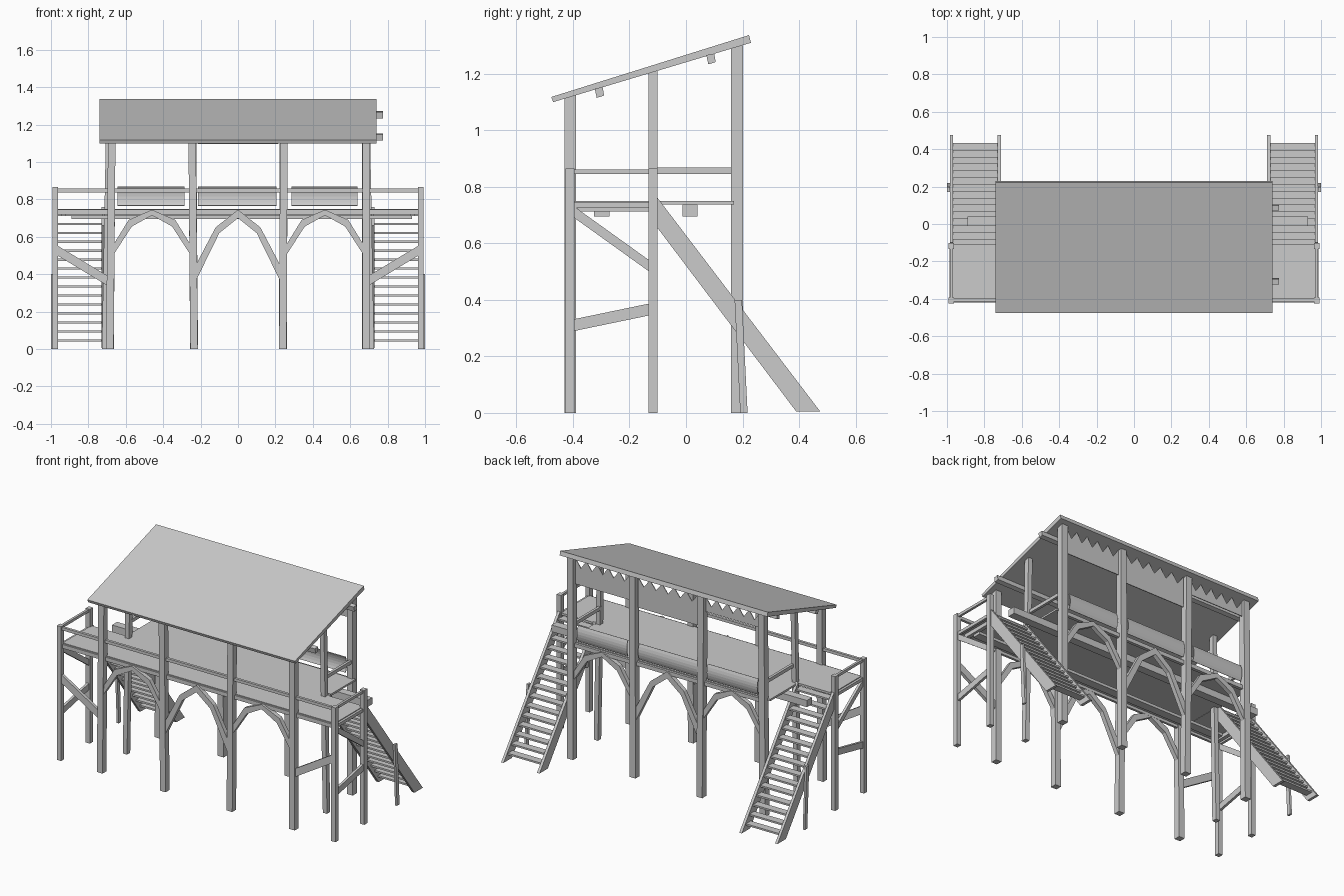
import bpy, bmesh
from mathutils import Vector

if "Cube" in bpy.data.objects:
    bpy.data.objects.remove(bpy.data.objects["Cube"])

grey = bpy.data.materials.new("weathered_grey")
grey.use_nodes = True
grey.diffuse_color = (0.6, 0.6, 0.6, 1)
grey.node_tree.nodes["Principled BSDF"].inputs["Base Color"].default_value = (0.6, 0.6, 0.6, 1)


def finish(name, bm):
    bmesh.ops.recalc_face_normals(bm, faces=bm.faces)
    mesh = bpy.data.meshes.new(name)
    bm.to_mesh(mesh)
    bm.free()
    mesh.materials.append(grey)
    ob = bpy.data.objects.new(name, mesh)
    bpy.context.collection.objects.link(ob)
    return ob


def box(name, x, y, z):
    bm = bmesh.new()
    bmesh.ops.create_cube(bm, size=1)
    for v in bm.verts:
        v.co = [(r[0] + r[1]) / 2 + c * (r[1] - r[0]) for r, c in zip((x, y, z), v.co)]
    return finish(name, bm)


def prism(name, outline, axis, lo, hi):
    """Extrude an (x,z) or (y,z) outline along y or x."""
    bm = bmesh.new()
    place = (lambda a, b: (lo, a, b)) if axis == "x" else (lambda a, b: (a, lo, b))
    face = bm.faces.new([bm.verts.new(place(a, b)) for a, b in outline])
    grown = bmesh.ops.extrude_face_region(bm, geom=[face])
    shift = Vector((hi - lo, 0, 0)) if axis == "x" else Vector((0, hi - lo, 0))
    bmesh.ops.translate(bm, vec=shift,
                        verts=[g for g in grown["geom"] if isinstance(g, bmesh.types.BMVert)])
    return finish(name, bm)


def brace(name, a, b, height, axis, lo, hi):
    """Slanted board with upright end cuts; a and b lie on its lower edge."""
    (p, q), (r, s) = a, b
    prism(name, [(p, q), (r, s), (r, s + height), (p, q + height)], axis, lo, hi)


def post(name, foot, head, width, depth):
    """Leaning post whose ends stay level."""
    bm = bmesh.new()
    bmesh.ops.create_cube(bm, size=1)
    for v in bm.verts:
        end = Vector(head if v.co.z > 0 else foot)
        v.co = end + Vector((v.co.x * width, v.co.y * depth, 0))
    return finish(name, bm)


def under_roof(y):
    return 1.10 + (y + 0.47) * 0.3


# Sloping roof and its purlins
prism("roof", [(-0.47, 1.10), (0.23, 1.31), (0.223, 1.337), (-0.477, 1.118)], "x", -0.74, 0.74)
for y in (-0.31, 0.085):
    z = under_roof(y)
    prism("purlin", [(y - 0.013, z), (y + 0.015, z + 0.005), (y + 0.02, z - 0.025),
                     (y - 0.006, z - 0.033)], "x", -0.72, 0.775)

# Main posts, slightly crooked
FRONT, MIDDLE, BACK = -0.41, -0.117, 0.18
for foot_x, head_x in ((-0.685, -0.675), (-0.235, -0.245), (0.24, 0.245), (0.685, 0.685)):
    for name, y, w in (("front_post", FRONT, 0.04), ("back_post", BACK, 0.042)):
        post(name, (foot_x, y, 0), (head_x, y, under_roof(y) + 0.005), w, w)

# Floor of the stand, with beams below
box("main_floor", (-0.72, 0.72), (-0.40, 0.17), (0.738, 0.75))
box("front_ledger", (-0.98, 0.98), (-0.41, -0.395), (0.72, 0.745))
box("back_ledger", (-0.70, 0.70), (0.165, 0.185), (0.72, 0.745))
box("floor_beam", (-0.89, 0.93), (-0.012, 0.04), (0.695, 0.738))
box("floor_beam", (-0.89, 0.93), (-0.325, -0.27), (0.695, 0.713))
box("front_rail", (-0.98, 0.98), (-0.415, -0.398), (0.838, 0.857))

# Arched braces in both long rows
SIDE = [(0.205, 0.56), (0.125, 0.69), (0, 0.745)], [(0, 0.715), (0.108, 0.655), (0.205, 0.505)]
CENTRE = [(0.225, 0.45), (0.12, 0.65), (0, 0.745)], [(0, 0.70), (0.10, 0.62), (0.225, 0.365)]
for y in (FRONT, BACK):
    for mid, (outer, inner) in ((-0.46, SIDE), (0, CENTRE), (0.465, SIDE)):
        for s in (-1, 1):
            prism("arch_brace", [(mid + s * a, b) for a, b in outer + inner],
                  "y", y - 0.014, y + 0.014)


def cloth(name, x0, x1, top, bottom, teeth, notch, bulge):
    """Thin hanging cloth, laced up at points when notch is above zero."""
    bm = bmesh.new()
    rows = 6
    cols = teeth * 2
    grid = []
    for j in range(rows + 1):
        t = j / rows
        line = []
        for i in range(cols + 1):
            x = x0 + (x1 - x0) * i / cols
            z_top = top - (notch if i % 2 else 0)
            line.append(bm.verts.new((x, BACK + 0.004 + bulge * 4 * t * (1 - t),
                                      z_top + (bottom - z_top) * t)))
        grid.append(line)
    for a, b in zip(grid, grid[1:]):
        for i in range(cols):
            bm.faces.new((a[i], a[i + 1], b[i + 1], b[i]))
    ob = finish(name, bm)
    solid = ob.modifiers.new("thickness", "SOLIDIFY")
    solid.thickness = 0.005


# Hanging cloths under the high eave and parapet cloths above the floor
for x0, x1, bottom in ((-0.655, -0.27, 1.2), (-0.215, 0.215, 1.097), (0.27, 0.66, 1.13)):
    cloth("hanging_cloth", x0, x1, 1.295, bottom, 5, 0.055, 0.0)
for x0, x1 in ((-0.645, -0.285), (-0.215, 0.205), (0.285, 0.64)):
    cloth("parapet_cloth", x0, x1, 0.868, 0.765, 2, 0.0, 0.012)

# Side landings and stairs
STEPS = 15
for s in (-1, 1):
    def span(a, b):
        return tuple(sorted((s * a, s * b)))

    post("middle_post", (s * 0.713, MIDDLE, 0), (s * 0.69, MIDDLE, under_roof(MIDDLE) + 0.005), 0.03, 0.033)
    for y in (FRONT, MIDDLE):
        box("landing_post", span(0.963, 0.993), (y - 0.016, y + 0.016), (0, 0.865))
    box("landing_floor", span(0.70, 0.97), (-0.40, -0.108), (0.736, 0.75))
    box("landing_joist", span(0.92, 0.945), (-0.385, -0.13), (0.712, 0.736))
    box("landing_side_ledger", span(0.97, 0.985), (FRONT, MIDDLE), (0.725, 0.745))
    box("landing_rail", span(0.97, 0.985), (FRONT, MIDDLE), (0.845, 0.862))
    box("side_rail", span(0.68, 0.697), (MIDDLE, BACK), (0.846, 0.868))

    # Diagonal braces
    brace("front_brace", (s * 0.965, 0.50), (s * 0.70, 0.34), 0.053, "y", FRONT - 0.01, FRONT + 0.01)
    brace("upper_side_brace", (-0.395, 0.69), (-0.13, 0.50), 0.04, "x", *span(0.97, 0.986))
    brace("lower_side_brace", (-0.395, 0.29), (-0.13, 0.345), 0.042, "x", *span(0.97, 0.986))

    # Stringers, treads and a thin prop
    for a, b in ((0.968, 0.985), (0.712, 0.73)):
        prism("stair_stringer", [(0.39, 0.005), (0.475, 0.005), (-0.10, 0.76), (-0.105, 0.66)],
              "x", *span(a, b))
    for i in range(STEPS):
        y = 0.41 - i * 0.0365
        z = 0.04 + i * 0.048
        box("stair_tread", span(0.725, 0.97), (y - 0.027, y + 0.022), (z, z + 0.011))
    post("stair_prop", (s * 0.992, 0.205, 0), (s * 0.992, 0.185, 0.40), 0.014, 0.026)
